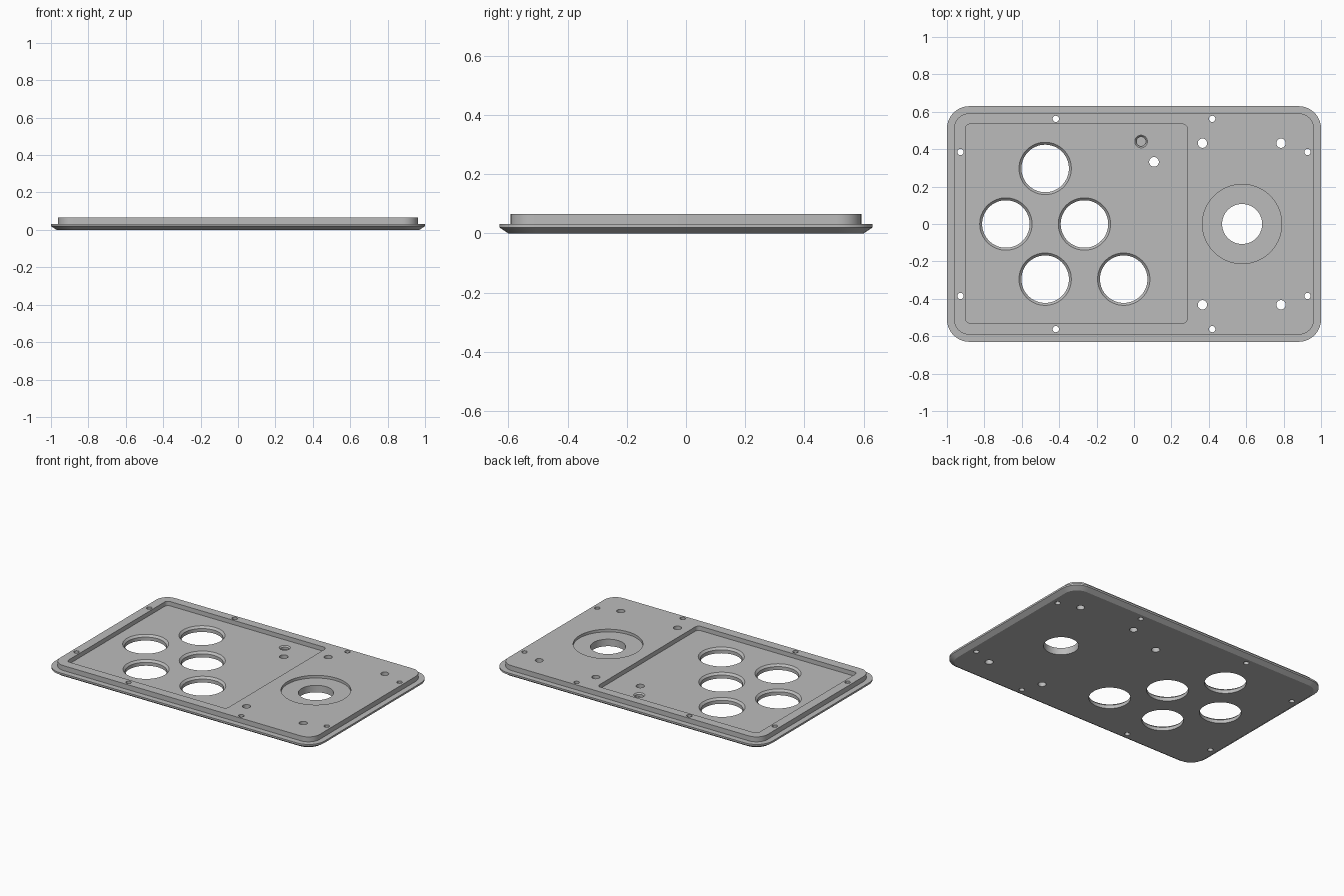
import bpy, bmesh
from math import sin, cos, pi, radians

if "Cube" in bpy.data.objects:
    bpy.data.objects.remove(bpy.data.objects["Cube"], do_unlink=True)

grey = bpy.data.materials.new("plain grey")
grey.use_nodes = True
GREY = (0.5, 0.5, 0.5, 1)
grey.diffuse_color = GREY
grey.node_tree.nodes["Principled BSDF"].inputs["Base Color"].default_value = GREY


def rounded_rect(hx, hy, r, cx=0, cy=0, steps=10):
    pts = []
    for i, (sx, sy) in enumerate([(1, 1), (-1, 1), (-1, -1), (1, -1)]):
        for k in range(steps + 1):
            a = (i + k / steps) * pi / 2
            pts.append((cx + sx * (hx - r) + r * cos(a), cy + sy * (hy - r) + r * sin(a)))
    return pts


def circle(x, y, r, n):
    return [(x + r * cos(2 * pi * k / n), y + r * sin(2 * pi * k / n)) for k in range(n)]


def loft(bm, layers):
    """Closed solid through a stack of (height, outline) layers."""
    rings = [[bm.verts.new((x, y, z)) for x, y in pts] for z, pts in layers]
    n = len(rings[0])
    for low, high in zip(rings, rings[1:]):
        for i in range(n):
            j = (i + 1) % n
            bm.faces.new((low[i], low[j], high[j], high[i]))
    bm.faces.new(rings[0][::-1])
    bm.faces.new(rings[-1])


def bore(bm, x, y, steps, n=48):
    loft(bm, [(z, circle(x, y, r, n)) for z, r in steps])


def make_object(name, bm):
    mesh = bpy.data.meshes.new(name)
    bm.to_mesh(mesh)
    bm.free()
    mesh.materials.append(grey)
    ob = bpy.data.objects.new(name, mesh)
    bpy.context.collection.objects.link(ob)
    return ob


def cut(target, name, bm):
    cutter = make_object(name, bm)
    cutter.hide_render = True
    mod = target.modifiers.new(name, "BOOLEAN")
    mod.operation, mod.solver, mod.object = "DIFFERENCE", "EXACT", cutter
    bpy.context.view_layer.objects.active = target
    bpy.ops.object.modifier_apply(modifier=name)
    bpy.data.objects.remove(cutter, do_unlink=True)


TOP, FLOOR, OVER, UNDER = 0.065, 0.036, 0.1, -0.05

# Panel: chamfered flange with a raised lip
bm = bmesh.new()
loft(bm, [(z, rounded_rect(1 - d, 0.63 - d, 0.12 - d))
          for z, d in [(0, 0.03), (0.02, 0), (0.032, 0), (0.032, 0.038), (TOP, 0.038)]])
panel = make_object("control_panel", bm)

# Rectangular pocket
bm = bmesh.new()
loft(bm, [(z, rounded_rect(0.593, 0.532, 0.025, -0.308, 0.002)) for z in (FLOOR, OVER)])
cut(panel, "pocket_cutter", bm)

# Round recess
bm = bmesh.new()
bore(bm, 0.578, 0, [(0.047, 0.212), (OVER, 0.212)], 64)
cut(panel, "recess_cutter", bm)

# All bores
bm = bmesh.new()
bore(bm, 0.578, 0, [(UNDER, 0.107), (OVER, 0.107)], 64)
for x, y in [(-0.475, 0.297), (-0.685, 0), (-0.265, 0), (-0.475, -0.295), (-0.055, -0.295)]:
    bore(bm, x, y, [(UNDER, 0.127), (FLOOR - 0.013, 0.127), (FLOOR, 0.14), (OVER, 0.14)], 64)
for s in (-1, 1):
    for x in (0.366, 0.786):
        bore(bm, x, s * 0.432, [(UNDER, 0.025), (OVER, 0.025)], 32)
    for t in (-1, 1):
        for x, y in [(0.418, 0.562), (0.928, 0.385)]:
            bore(bm, s * x, t * y, [(UNDER, 0.017), (OVER, 0.017)], 24)
bore(bm, 0.107, 0.332, [(UNDER, 0.026), (OVER, 0.026)], 32)
# Blind indicator hole
bore(bm, 0.038, 0.441, [(0.012, 0.026), (FLOOR - 0.008, 0.026), (FLOOR, 0.034), (OVER, 0.034)], 32)
cut(panel, "bore_cutter", bm)

# Smooth the round walls, keep edges sharp
bpy.ops.object.select_all(action="DESELECT")
panel.select_set(True)
bpy.context.view_layer.objects.active = panel
bpy.ops.object.shade_smooth_by_angle(angle=radians(30))
